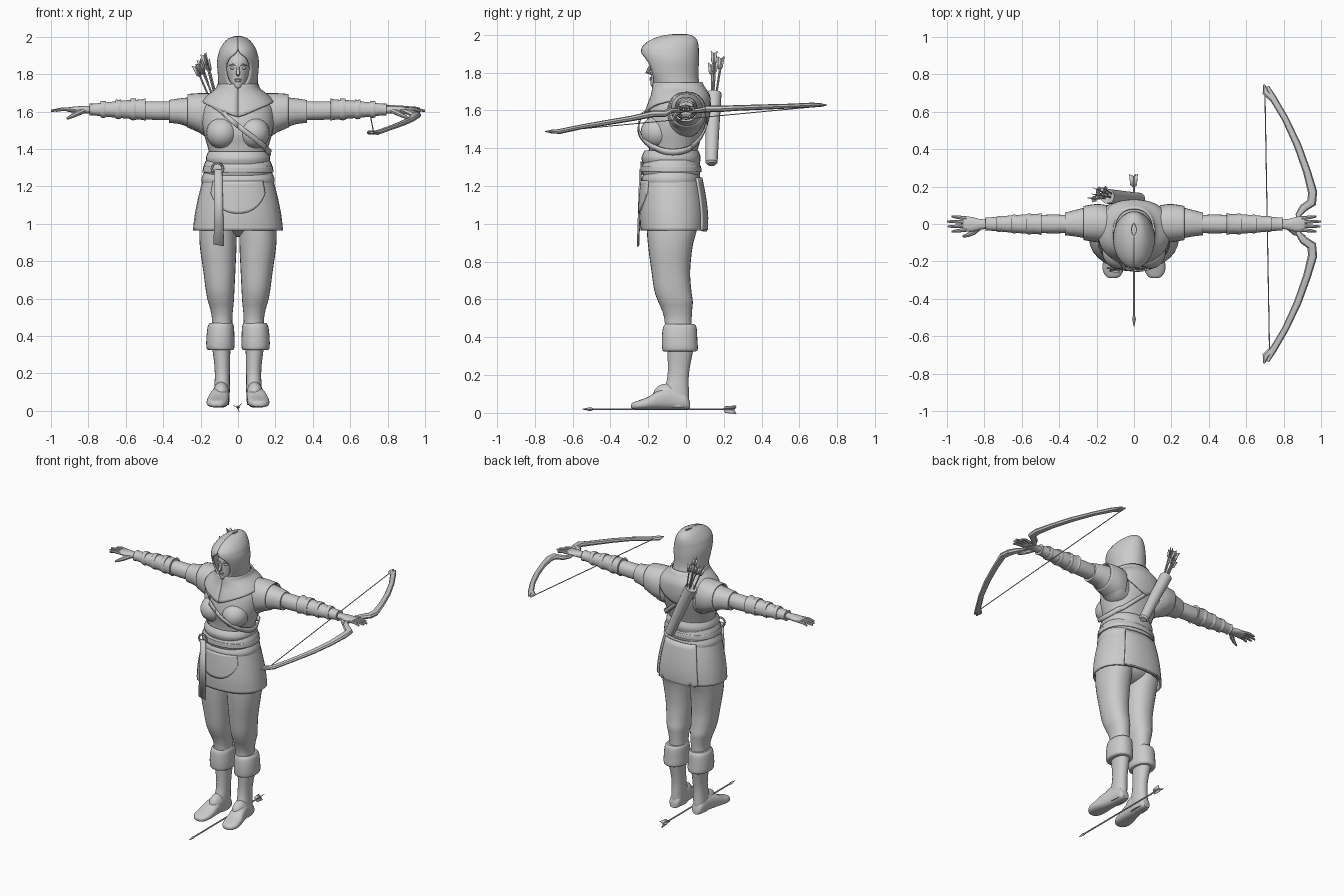
import bpy, math
from mathutils import Vector, Matrix

grey = bpy.data.materials.new("plain_grey")
grey.diffuse_color = (0.6, 0.6, 0.6, 1)
TAU = 2 * math.pi


def make(name, verts, faces, thick=0):
    me = bpy.data.meshes.new(name)
    me.from_pydata([tuple(v) for v in verts], [], faces)
    me.materials.append(grey)
    ob = bpy.data.objects.new(name, me)
    bpy.context.collection.objects.link(ob)
    bpy.ops.object.select_all(action='DESELECT')
    ob.select_set(True)
    bpy.context.view_layer.objects.active = ob
    bpy.ops.object.mode_set(mode='EDIT')
    bpy.ops.mesh.select_all(action='SELECT')
    bpy.ops.mesh.normals_make_consistent(inside=False)
    bpy.ops.object.mode_set(mode='OBJECT')
    bpy.ops.object.shade_smooth_by_angle(angle=math.radians(40))
    if thick:
        m = ob.modifiers.new("thickness", 'SOLIDIFY')
        m.thickness, m.offset = thick, 0
    return ob


def grid(name, rows, closed=True, caps=True, thick=0):
    n = len(rows[0])
    faces = [(i * n + j, i * n + (j + 1) % n, (i + 1) * n + (j + 1) % n, (i + 1) * n + j)
             for i in range(len(rows) - 1) for j in range(n if closed else n - 1)]
    if caps:
        faces += [tuple(range(n))[::-1], tuple(range((len(rows) - 1) * n, len(rows) * n))]
    return make(name, [p for r in rows for p in r], faces, thick)


def smooth(rings, f):
    """Catmull-Rom sample of a ring list at fractional index f."""
    i = min(int(f), len(rings) - 2)
    s = f - i
    a, b, c, d = (rings[min(max(k, 0), len(rings) - 1)] for k in (i - 1, i, i + 1, i + 2))
    return [0.5 * (2 * q + (r - p) * s + (2 * p - 5 * q + 4 * r - t) * s * s
                   + (3 * q - p - 3 * r + t) * s ** 3) for p, q, r, t in zip(a, b, c, d)]


def at(rings, t):
    """Ring at position t along a list ordered by position."""
    for i in range(len(rings) - 1):
        lo, hi = rings[i][0], rings[i + 1][0]
        if (t - lo) * (t - hi) <= 0:
            return smooth(rings, i + (t - lo) / (hi - lo))
    return rings[0] if abs(t - rings[0][0]) < abs(t - rings[-1][0]) else rings[-1]


def spot(ring, a, axis='z', off=0, p=0.9):
    """Point at angle a (0 = low side) of ring (position, centre, half width, low, high)."""
    t, c, r, lo, hi = ring[:5]
    s, k = math.sin(a), math.cos(a)
    u = c + (r + off) * math.copysign(abs(s) ** p, s)
    v = (lo + hi) / 2 - ((hi - lo) / 2 + off) * math.copysign(abs(k) ** p, k)
    return {'z': (u, v, t), 'x': (t, u, v), 'y': (u, t, v)}[axis]


def loft(name, rings, axis='z', n=28, steps=4, caps=True, thick=0, p=0.9):
    rows = []
    for k in range((len(rings) - 1) * steps + 1):
        r = smooth(rings, k / steps)
        rows.append([spot(r, TAU * j / n, axis, 0, p) for j in range(n)])
    return grid(name, rows, True, caps, thick)


def patch(name, rings, a0, a1, top, bot, off=0.008, thick=0.01, n=24, m=10):
    """Cloth panel lying on a lofted surface."""
    rows = []
    for i in range(m + 1):
        row = []
        for j in range(n + 1):
            a = a0 + (a1 - a0) * j / n
            z = top(a) + (bot(a) - top(a)) * i / m
            row.append(spot(at(rings, z), a, 'z', off))
        rows.append(row)
    return grid(name, rows, False, False, thick)


def tube(name, pts, radii, n=8, flat=1.0):
    """Tube along points; flat squashes the section vertically."""
    pts, rows = [Vector(p) for p in pts], []
    for i, p in enumerate(pts):
        d = (pts[min(i + 1, len(pts) - 1)] - pts[max(i - 1, 0)]).normalized()
        up = Vector((0, 0, 1)) if abs(d.z) < 0.85 else Vector((0, 1, 0))
        s = d.cross(up).normalized()
        w = s.cross(d)
        rows.append([p + radii[i] * (s * math.cos(TAU * j / n) + w * flat * math.sin(TAU * j / n))
                     for j in range(n)])
    return grid(name, rows)


def ball(name, loc, size):
    rows = [[(loc[0] + size[0] * math.sin(b) * math.cos(TAU * j / 20),
              loc[1] + size[1] * math.sin(b) * math.sin(TAU * j / 20),
              loc[2] + size[2] * math.cos(b)) for j in range(20)]
            for b in [0.02 + (math.pi - 0.04) * i / 14 for i in range(15)]]
    return grid(name, rows)


def arrow(name, tail, tip, vane=0.027, length=0.07, r=0.004):
    tail, tip = Vector(tail), Vector(tip)
    d = (tip - tail).normalized()
    tube(name + "_shaft", [tail, tip - d * 0.05], [r, r], 6)
    tube(name + "_head", [tip - d * 0.06, tip - d * 0.045, tip], [0.004, 0.011, 0.001], 4)
    s = d.cross(Vector((0.3, 0.2, 1))).normalized()
    for k in range(3):
        q = Matrix.Rotation(TAU * k / 3, 3, d) @ s
        make(name + "_vane", [tail, tail + d * length, tail + d * (length - 0.012) + q * vane * 0.75,
                              tail - d * 0.012 + q * vane], [(0, 1, 2, 3)], 0.003)


# Torso and chest
torso = [(1.18, 0, .185, -.22, .07), (1.28, 0, .165, -.215, .06), (1.36, 0, .152, -.195, .055),
         (1.42, 0, .165, -.2, .07), (1.48, 0, .182, -.212, .09), (1.55, 0, .195, -.205, .11),
         (1.62, 0, .19, -.185, .115), (1.67, 0, .155, -.165, .11), (1.71, 0, .11, -.16, .09),
         (1.75, 0, .09, -.15, .065)]
loft("tunic_body", torso)
for s in (-1, 1):
    ball("chest", (s * .085, -.15, 1.485), (.085, .09, .085))

# Skirt, waist wraps and hanging panels
skirt = [(.965, 0, .235, -.235, .1), (1.05, 0, .225, -.24, .1), (1.15, 0, .205, -.235, .088),
         (1.25, 0, .178, -.225, .068)]
loft("tunic_skirt", skirt, caps=False, thick=.012)
for z, h, w in ((1.235, .035, .186), (1.295, .04, .176), (1.35, .035, .162)):
    loft("waist_wrap", [(z - h, 0, w - .004, -.222, .068), (z, 0, w + .006, -.232, .074),
                        (z + h, 0, w - .006, -.215, .062)], thick=.008, caps=False)
patch("front_apron", skirt, -.72, .72, lambda a: 1.22, lambda a: 1.055 + .11 * (abs(a) / .72) ** 2)
patch("back_panel", skirt, math.pi - .62, math.pi + .62, lambda a: 1.24,
      lambda a: .83 + .11 * (abs(a - math.pi) / .62) ** 4, off=.012)
loft("belt", [(1.275, 0, .186, -.236, .078), (1.305, 0, .183, -.236, .076)], thick=.008, caps=False)
make("belt_tail", [(-.125, -.238, 1.29), (-.085, -.242, 1.29), (-.075, -.255, .88), (-.13, -.252, .89)],
     [(0, 1, 2, 3)], .01)
tube("belt_buckle", [(-.11 + .03 * math.sin(k * TAU / 12), -.235, 1.295 + .03 * math.cos(k * TAU / 12))
                     for k in range(13)], [.007] * 13, 6)

# Chest strap around the torso
rows = [[], []]
for j in range(61):
    a, z = TAU * j / 60, 1.5
    for _ in range(30):
        z += .4 * (1.525 - .95 * spot(at(torso, z), a)[0] - z)
    for k in (0, 1):
        bulge = .035 * max(0, math.cos(a)) if 1.4 < z < 1.58 else .012
        rows[k].append(spot(at(torso, z + .016 - .032 * k), a, 'z', .006 + bulge))
grid("chest_strap", rows, False, False, .008)

# Shoulder mantle with points at front and back
mantle = [(1.40, 0, .21, -.23, .09), (1.5, 0, .205, -.225, .1), (1.58, 0, .2, -.21, .117),
          (1.64, 0, .19, -.19, .12), (1.68, 0, .16, -.175, .115), (1.72, 0, .11, -.168, .09),
          (1.75, 0, .1, -.165, .075)]
patch("shoulder_mantle", mantle, 0, TAU, lambda a: 1.745,
      lambda a: 1.57 + .08 * abs(math.sin(a)) - .05 * max(0, -math.cos(a)) ** 3, .006, .01, 48)

# Hood with a pointed face opening; the last value is the opening half width
hood = [(1.69, 0, .115, -.165, .09, 0), (1.72, 0, .1, -.165, .075, 0), (1.735, 0, .1, -.17, .068, .02),
        (1.76, 0, .1, -.18, .062, .045), (1.80, 0, .102, -.2, .06, .06), (1.85, 0, .106, -.218, .062, .06),
        (1.885, 0, .104, -.23, .062, .042), (1.91, 0, .098, -.233, .062, .012), (1.935, 0, .09, -.225, .061, 0),
        (1.965, 0, .07, -.19, .055, 0), (1.988, 0, .045, -.13, .035, 0), (1.998, 0, .012, -.06, .0, 0)]
rows = []
for k in range((len(hood) - 1) * 3 + 1):
    r = smooth(hood, k / 3)
    a0 = math.asin(min(.9, max(.0, r[5]) / r[2]))
    rows.append([spot(r, a0 + (TAU - 2 * a0) * j / 36, 'z', 0, 1) for j in range(37)])
grid("hood", rows, False, False, .012)

# Head and face
loft("head", [(1.70, 0, .045, -.13, 0), (1.725, 0, .03, -.18, .0), (1.745, 0, .045, -.187, .01),
              (1.78, 0, .06, -.186, .03), (1.83, 0, .07, -.188, .04), (1.88, 0, .07, -.18, .04),
              (1.93, 0, .05, -.14, .02)], p=1)
tube("nose", [(0, -.182, 1.845), (0, -.195, 1.82), (0, -.204, 1.803), (0, -.185, 1.793)],
     [.006, .009, .012, .006])
ball("upper_lip", (0, -.186, 1.772), (.02, .007, .005))
ball("lower_lip", (0, -.186, 1.763), (.017, .008, .006))
for s in (-1, 1):
    ball("eye", (s * .028, -.175, 1.832), (.014, .01, .007))
    tube("brow", [(s * .01, -.187, 1.845), (s * .028, -.186, 1.852), (s * .046, -.172, 1.847)],
         [.004, .005, .003], 6)


# Limbs, built on both sides
def flip(rings, s, along):
    return [(s * t, c, *q) if along else (t, s * c, *q) for t, c, *q in rings]


for s in (-1, 1):
    def arm(name, rings, **kw):
        loft(name, flip(rings, s, True), 'x', **kw)
    arm("tunic_sleeve", [(.08, -.02, .1, 1.45, 1.685), (.16, -.005, .1, 1.46, 1.69),
                         (.22, .005, .09, 1.495, 1.68), (.3, .005, .074, 1.53, 1.672),
                         (.37, 0, .06, 1.54, 1.662)])
    arm("shoulder_cap", [(.14, 0, .096, 1.475, 1.695), (.2, .005, .098, 1.49, 1.695),
                         (.27, .005, .087, 1.52, 1.69)], caps=False, thick=.008)
    arm("upper_arm", [(.34, 0, .048, 1.555, 1.655), (.43, 0, .05, 1.555, 1.655), (.52, 0, .048, 1.56, 1.655)])
    arm("bracer", [(.495, 0, .06, 1.55, 1.672), (.515, 0, .054, 1.556, 1.665), (.6, 0, .05, 1.563, 1.66),
                   (.7, 0, .042, 1.572, 1.65), (.78, 0, .035, 1.58, 1.642), (.795, 0, .04, 1.576, 1.646)])
    for x, r in ((.56, .057), (.64, .051), (.72, .044)):
        arm("bracer_wrap", [(x - .014, 0, r - .004, 1.613 - r, 1.613 + r), (x, 0, r, 1.61 - r, 1.612 + r),
                            (x + .014, 0, r - .004, 1.613 - r, 1.613 + r)], steps=2)
    arm("palm", [(.78, 0, .026, 1.592, 1.63), (.82, -.002, .028, 1.59, 1.63), (.86, -.002, .038, 1.594, 1.628),
                 (.9, 0, .04, 1.597, 1.624), (.915, 0, .036, 1.602, 1.62)], n=16)
    for k, length in enumerate((.975, .995, 1.0, .975)):
        y = -.03 + .02 * k
        tube("finger", [(s * .895, y, 1.611), (s * .94, y * 1.2, 1.613), (s * length, y * 1.35, 1.604)],
             [.011, .0095, .006])
    tube("thumb", [(s * .825, -.018, 1.605), (s * .86, -.045, 1.59), (s * .89, -.06, 1.575),
                   (s * .915, -.066, 1.562)], [.014, .015, .011, .006])

    def leg(name, rings, **kw):
        loft(name, flip(rings, s, False), **kw)
    leg("trouser_leg", [(1.08, .105, .1, -.205, .07), (.98, .107, .1, -.208, .06), (.88, .106, .098, -.2, .035),
                        (.75, .1, .086, -.183, .022), (.65, .096, .077, -.168, .028), (.59, .092, .07, -.148, .036),
                        (.55, .088, .062, -.13, .033), (.5, .085, .055, -.115, .03), (.44, .085, .055, -.11, .03)])
    leg("boot_cuff", [(.325, .092, .06, -.115, .05), (.335, .094, .074, -.125, .062), (.39, .094, .075, -.128, .06),
                      (.45, .092, .07, -.122, .056), (.47, .09, .06, -.11, .045)])
    leg("boot_shaft", [(.35, .09, .05, -.1, .042), (.25, .085, .042, -.096, .022), (.18, .084, .04, -.1, .014),
                       (.1, .086, .042, -.12, .016), (.03, .088, .04, -.12, .018)])
    ball("boot_ankle", (s * .09, -.1, .09), (.045, .075, .065))
    loft("boot_foot", flip([(.02, .088, .022, .022, .06), (.0, .088, .038, .018, .1), (-.07, .092, .044, .018, .13),
                            (-.14, .1, .052, .018, .12), (-.2, .108, .058, .018, .085), (-.25, .112, .054, .018, .066),
                            (-.28, .112, .036, .02, .055), (-.29, .112, .015, .026, .045)], s, False), 'y', p=.8)
ball("trouser_seat", (0, -.07, 1.02), (.18, .13, .09))

# Quiver and its arrows
tube("quiver", [(.035, .135, 1.315), (.03, .135, 1.325), (-.05, .14, 1.5), (-.142, .148, 1.69), (-.137, .148, 1.68)],
     [.022, .032, .036, .04, .033], 20)
for k, (x, y, z) in enumerate(((-.225, .135, 1.84), (-.2, .185, 1.87), (-.18, .15, 1.9), (-.165, .19, 1.87),
                               (-.205, .155, 1.85))):
    arrow("quiver_arrow", (x, y, z), (-.1 + .006 * k, .14, 1.55), .02, .06, .005)

# Bow with curved limbs, grip and string
for s, ztip, zmid in ((1, 1.628, 1.608), (-1, 1.488, 1.582)):
    path = [(.88, 0, 1.6), (.88, .05, 1.6), (.905, .085, 1.6), (.95, .115, zmid), (.955, .17, zmid),
            (.925, .28, zmid + (ztip - zmid) * .25), (.875, .42, zmid + (ztip - zmid) * .5),
            (.81, .56, zmid + (ztip - zmid) * .75), (.745, .67, ztip), (.715, .735, ztip)]
    tube("bow_limb", [(x, s * y, z) for x, y, z in path],
         [.014, .016, .022, .026, .025, .021, .02, .018, .019, .008], 8, .7)
    tube("bow_tip", [(.74, s * .67, ztip), (.705, s * .705, ztip), (.695, s * .745, ztip)], [.017, .02, .004], 6, .6)
tube("bow_string", [(.70, .71, 1.622), (.725, -.71, 1.488)], [.003, .003], 6)

# Loose arrow lying between the feet
arrow("ground_arrow", (0, .255, .02), (0, -.55, .02), .027, .06, .005)
